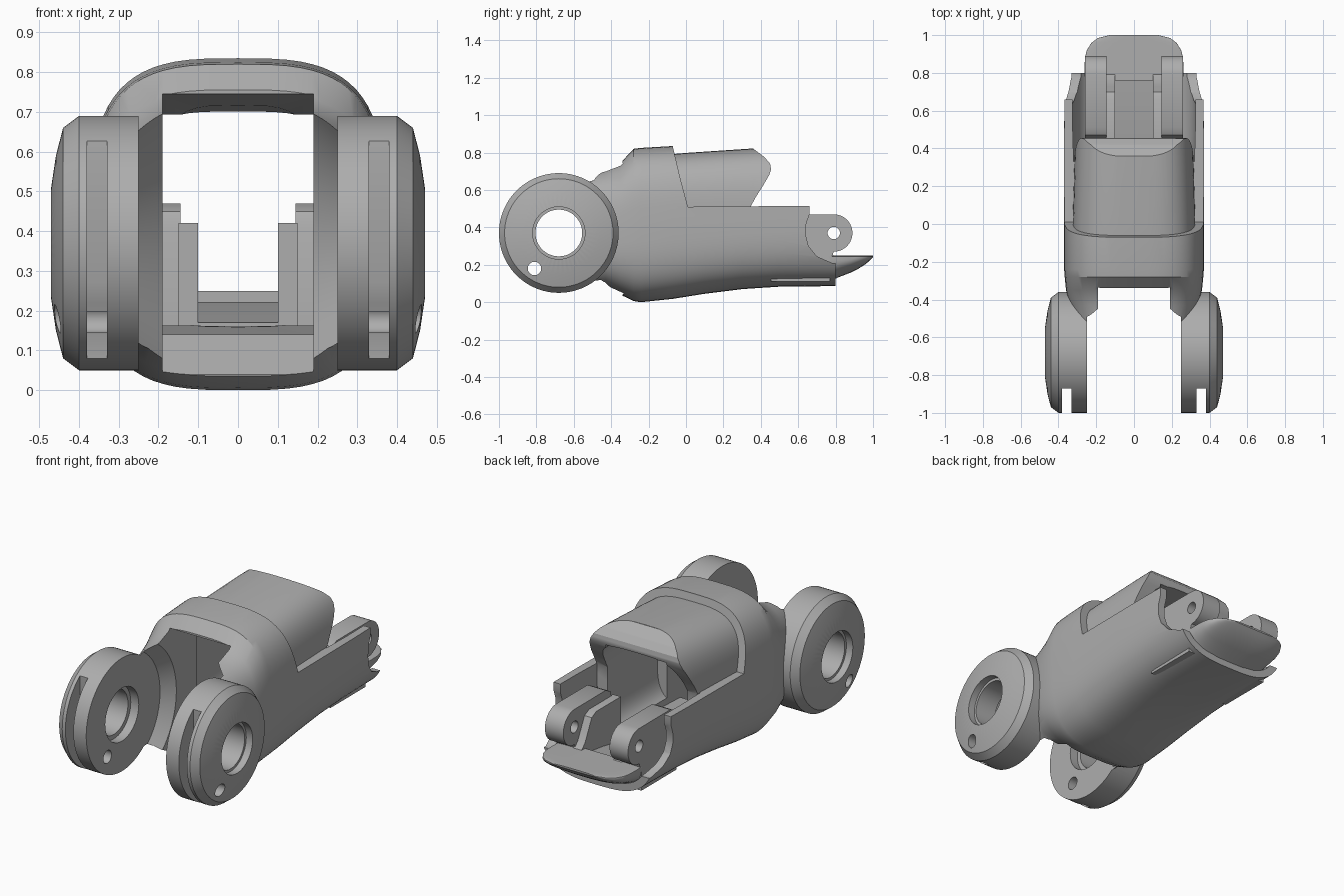
import bpy, bmesh
from math import sin, cos, pi, copysign

old = bpy.data.objects.get("Cube")
if old:
    bpy.data.objects.remove(old, do_unlink=True)

grey = bpy.data.materials.new("plain_grey")
grey.use_nodes = True
grey.diffuse_color = (0.42, 0.42, 0.42, 1)
grey.node_tree.nodes["Principled BSDF"].inputs["Base Color"].default_value = (0.42, 0.42, 0.42, 1)

HINGE = (-0.68, 0.37)   # y, z of the large front pivot
PIN = (0.79, 0.37)      # y, z of the small rear pivot


def skin(name, rings):
    """Closed solid through matching rings of points."""
    bm = bmesh.new()
    loops = [[bm.verts.new(p) for p in ring] for ring in rings]
    n = len(loops[0])
    for a, b in zip(loops, loops[1:]):
        for i in range(n):
            j = (i + 1) % n
            bm.faces.new((a[i], a[j], b[j], b[i]))
    bm.faces.new(loops[0])
    bm.faces.new(loops[-1])
    bmesh.ops.recalc_face_normals(bm, faces=bm.faces)
    mesh = bpy.data.meshes.new(name)
    bm.to_mesh(mesh)
    bm.free()
    mesh.materials.append(grey)
    obj = bpy.data.objects.new(name, mesh)
    bpy.context.collection.objects.link(obj)
    return obj


def loft(name, sections, power=3.2, steps=72):
    """Rounded-box sections (y, half width, bottom, top, widest height) along y."""
    rings = []
    for y, hw, zb, zt, zc in sections:
        ring = []
        for k in range(steps):
            t = 2 * pi * k / steps
            c, s = cos(t), sin(t)
            h = zt - zc if s > 0 else zc - zb
            ring.append((hw * copysign(abs(c) ** (2 / power), c), y,
                         zc + h * copysign(abs(s) ** (2 / power), s)))
        rings.append(ring)
    return skin(name, rings)


def prism(name, x0, x1, outline):
    """Side outline in (y, z) extruded across x."""
    return skin(name, [[(x, y, z) for y, z in outline] for x in (x0, x1)])


def lathe(name, centre, profile, steps=64):
    """Turned solid about an x axis, profile of (x, radius)."""
    return skin(name, [[(x, centre[0] + r * cos(2 * pi * k / steps),
                         centre[1] + r * sin(2 * pi * k / steps)) for k in range(steps)]
                       for x, r in profile])


def combine(obj, tool, operation="DIFFERENCE"):
    mod = obj.modifiers.new("combine", "BOOLEAN")
    mod.operation = operation
    mod.solver = "EXACT"
    mod.object = tool
    bpy.context.view_layer.objects.active = obj
    bpy.ops.object.modifier_apply(modifier=mod.name)
    bpy.data.objects.remove(tool, do_unlink=True)


# Main housing, from the hinge arms back to the open tail
body = loft("housing", [(y, hw, zb, zt, (zb + zt) / 2) for y, hw, zb, zt in (
    (-0.68, 0.29, 0.05, 0.69), (-0.55, 0.31, 0.055, 0.695), (-0.43, 0.34, 0.075, 0.715),
    (-0.35, 0.36, 0.04, 0.745), (-0.28, 0.367, 0.006, 0.82), (-0.24, 0.37, 0.0, 0.825),
    (-0.07, 0.37, 0.018, 0.835), (0.1, 0.37, 0.045, 0.83), (0.3, 0.37, 0.07, 0.83),
    (0.5, 0.37, 0.083, 0.83), (0.8, 0.365, 0.086, 0.83))])

# Stepped shoulder, side rails and tail notch
combine(body, prism("rail_cutter", -0.6, 0.6, [
    (-0.07, 0.95), (-0.07, 0.83), (-0.03, 0.66), (0.01, 0.51), (0.66, 0.515), (0.66, 0.47),
    (0.643, 0.42), (0.64, 0.36), (0.655, 0.3), (0.7, 0.245), (0.78, 0.21), (0.95, 0.21), (0.95, 0.95)]))
combine(body, loft("tail_cutter", [
    (0.33, 0.32, 0.115, 0.95, 0.45), (0.5, 0.325, 0.122, 0.95, 0.45), (1.1, 0.325, 0.125, 0.95, 0.45)]))

# Raised cover with a scooped rear rim
cover = loft("cover", [(-0.15, 0.325, 0.12, 0.785, 0.46), (0.0, 0.325, 0.14, 0.798, 0.46),
                       (0.36, 0.315, 0.16, 0.822, 0.46), (0.6, 0.31, 0.16, 0.828, 0.46)])
combine(cover, prism("rim_cutter", -0.6, 0.6, [
    (0.35, 0.95), (0.36, 0.82), (0.42, 0.775), (0.45, 0.74), (0.455, 0.71), (0.445, 0.68),
    (0.41, 0.62), (0.375, 0.565), (0.345, 0.51), (0.345, 0.0), (0.8, 0.0), (0.8, 0.95)]))
combine(body, cover, "UNION")

# Round hinge cheeks
for s in (-1, 1):
    combine(body, lathe("cheek", HINGE, [
        (s * 0.22, 0.32), (s * 0.40, 0.32), (s * 0.44, 0.29), (s * 0.458, 0.22), (s * 0.47, 0.14)], 96), "UNION")

# Hinge pocket, through channel and inside of the cover
combine(body, lathe("pocket_cutter", HINGE, [(-0.25, 0.34), (-0.19, 0.40), (0.19, 0.40), (0.25, 0.34)], 96))
combine(body, prism("channel_cutter", -0.19, 0.19, [
    (-1.2, -0.1), (-0.34, -0.1), (-0.34, 0.04), (-0.22, 0.14), (0.5, 0.17), (0.5, 0.69),
    (-0.34, 0.745), (-0.34, 1.0), (-1.2, 1.0)]))
combine(body, loft("cover_cutter", [(-0.1, 0.25, 0.155, 0.725, 0.43), (0.7, 0.25, 0.165, 0.69, 0.43)], 4))

# Bores, pin holes and front slots in both cheeks
for s in (-1, 1):
    for centre, a, b, r in ((HINGE, 0.2, 0.55, 0.125), (HINGE, 0.2, 0.3, 0.15),
                            (HINGE, 0.43, 0.55, 0.14), ((-0.81, 0.18), 0.2, 0.55, 0.036)):
        combine(body, lathe("bore_cutter", centre, [(s * a, r), (s * b, r)], 48))
    combine(body, prism("slot_cutter", s * 0.33, s * 0.38, [
        (-1.1, 0.65), (-0.87, 0.65), (-0.87, 0.27), (-0.85, 0.22), (-0.82, 0.14), (-0.8, -0.05), (-1.1, -0.05)]))

# Rear lugs with pin holes, and their inner bosses
arc = [(PIN[0] + 0.1 * cos(a), PIN[1] + 0.1 * sin(a)) for a in [pi / 2 - pi * k / 20 for k in range(21)]]
parts = [body]
for s, side in ((-1, "right"), (1, "left")):
    lug = prism(side + "_lug", s * 0.145, s * 0.26,
                [(0.455, 0.11), (0.455, 0.41), (0.47, 0.45), (0.51, 0.47)] + arc + [(0.77, 0.22), (0.77, 0.11)])
    combine(lug, lathe("pin_cutter", PIN, [(s * 0.1, 0.033), (s * 0.3, 0.033)], 32))
    boss = prism(side + "_boss", s * 0.10, s * 0.15, [
        (0.44, 0.11), (0.44, 0.42), (0.66, 0.42), (0.7, 0.4), (0.73, 0.34), (0.76, 0.28), (0.8, 0.24), (0.8, 0.11)])
    parts += [lug, boss]

# Floor bridge and scooped tail lip
parts.append(prism("floor_bridge", -0.105, 0.105, [(0.44, 0.11), (0.44, 0.17), (0.6, 0.2), (0.76, 0.22), (0.76, 0.11)]))
parts.append(loft("tail_lip", [(y, hw, zb, 0.25, 0.243) for y, hw, zb in (
    (0.76, 0.26, 0.105), (0.82, 0.262, 0.135), (0.88, 0.26, 0.158), (0.92, 0.25, 0.178),
    (0.96, 0.225, 0.203), (0.985, 0.19, 0.225), (1.0, 0.13, 0.24))], 2.8))

for obj in parts:
    bpy.ops.object.select_all(action="DESELECT")
    obj.select_set(True)
    bpy.context.view_layer.objects.active = obj
    bpy.ops.object.shade_smooth_by_angle(angle=0.5)
